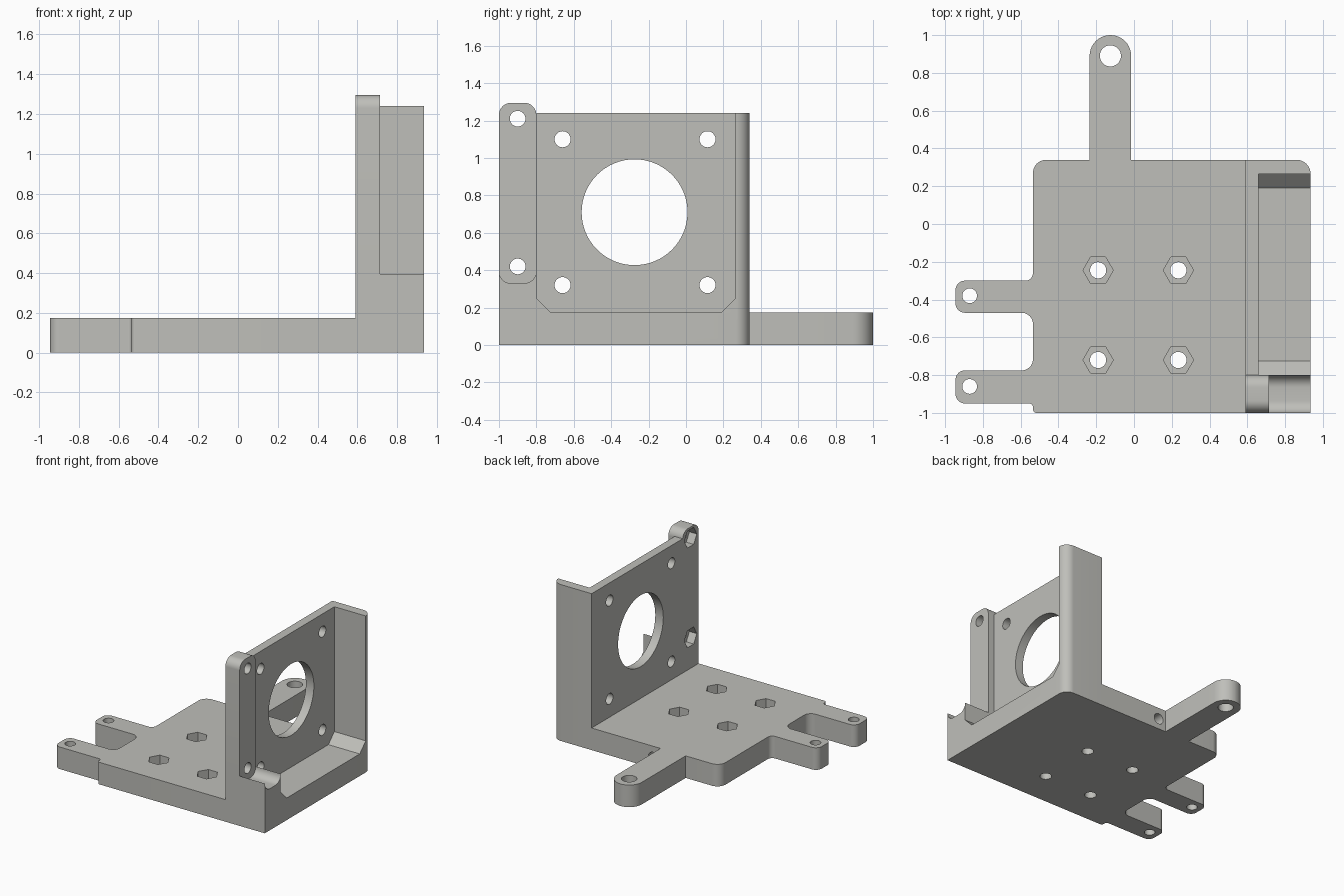
import bpy, bmesh, math
from mathutils import Vector

if "Cube" in bpy.data.objects:
    bpy.data.objects.remove(bpy.data.objects["Cube"])


def prism(name, pts, lo, hi, axis='Z'):
    """Extrude a 2D outline: Z uses (x,y), X uses (y,z), Y uses (x,z)."""
    place = {'Z': lambda a, b, h: (a, b, h),
             'X': lambda a, b, h: (h, a, b),
             'Y': lambda a, b, h: (a, h, b)}[axis]
    bm = bmesh.new()
    low = [bm.verts.new(place(a, b, lo)) for a, b in pts]
    high = [bm.verts.new(place(a, b, hi)) for a, b in pts]
    n = len(pts)
    bm.faces.new(low[::-1])
    bm.faces.new(high)
    for i in range(n):
        j = (i + 1) % n
        bm.faces.new((low[i], low[j], high[j], high[i]))
    bmesh.ops.recalc_face_normals(bm, faces=bm.faces)
    me = bpy.data.meshes.new(name)
    bm.to_mesh(me)
    bm.free()
    ob = bpy.data.objects.new(name, me)
    bpy.context.collection.objects.link(ob)
    return ob


def rounded(corners, seg=10):
    """Outline from (a, b, radius) corners, filleted where radius > 0."""
    out, n = [], len(corners)
    for i, (a, b, r) in enumerate(corners):
        p = Vector((a, b))
        if r == 0:
            out.append((a, b))
            continue
        u = (Vector(corners[i - 1][:2]) - p).normalized()
        v = (Vector(corners[(i + 1) % n][:2]) - p).normalized()
        c = p + (u + v) * r          # all filleted corners are square
        for k in range(seg + 1):
            t = math.pi / 2 * k / seg
            q = c - v * r * math.cos(t) - u * r * math.sin(t)
            out.append((q.x, q.y))
    return out


def ring(a, b, r, n=32):
    return [(a + r * math.cos(2 * math.pi * k / n),
             b + r * math.sin(2 * math.pi * k / n)) for k in range(n)]


def combine(target, other, op):
    mod = target.modifiers.new(op, 'BOOLEAN')
    mod.operation = op
    mod.solver = 'EXACT'
    mod.object = other
    bpy.context.view_layer.objects.active = target
    bpy.ops.object.modifier_apply(modifier=mod.name)
    bpy.data.objects.remove(other, do_unlink=True)


# Base plate with two side arms and a long back tab
T = 0.175
bracket = prism("motor_bracket", rounded([
    (0.935, -1, 0), (0.935, 0.34, 0.075),
    (-0.015, 0.34, 0), (-0.015, 1.0, 0.1099), (-0.235, 1.0, 0.1099), (-0.235, 0.34, 0),
    (-0.535, 0.34, 0.07),
    (-0.535, -0.30, 0.04), (-0.945, -0.30, 0.05), (-0.945, -0.47, 0.05),
    (-0.535, -0.47, 0.06), (-0.535, -0.775, 0.06),
    (-0.945, -0.775, 0.05), (-0.945, -0.95, 0.05),
    (-0.535, -0.95, 0.02), (-0.535, -1, 0.02)]), 0, T)

# Motor wall with back rib, hollowed on the outer side
wall = prism("motor_wall", rounded([
    (0.59, -0.8, 0), (0.935, -0.8, 0), (0.935, 0.34, 0.075), (0.59, 0.34, 0)]), 0, 1.24)
pocket = prism("pocket_cutter", [
    (-0.85, 0.30), (-0.725, T), (0.19, T), (0.265, 0.25), (0.265, 1.4), (-0.85, 1.4)],
    0.66, 1.1, 'X')
combine(wall, pocket, 'DIFFERENCE')
combine(bracket, wall, 'UNION')

# Front block with a rounded trough on top
R = 0.065
arc = [math.pi / 2 * k / 10 for k in range(11)]
trough = [(-0.8 - R + R * math.cos(t), 0.395 - R * math.sin(t)) for t in arc]
trough += [(-1 + R - R * math.sin(t), 0.395 - R * math.cos(t)) for t in arc]
block = prism("front_block", [(-1, 0), (-0.8, 0)] + trough, 0.59, 0.935, 'X')
combine(bracket, block, 'UNION')

# Upright ear beside the wall
ear = prism("front_ear", rounded([
    (-1, 0, 0), (-0.8, 0, 0), (-0.8, 1.295, R), (-1, 1.295, R)]), 0.59, 0.715, 'X')
combine(bracket, ear, 'UNION')

# Motor opening and its four screw holes
cuts = [prism("cutter", ring(-0.275, 0.71, 0.283, 64), 0.5, 0.8, 'X')]
for y in (-0.66, 0.115):
    for z in (0.32, 1.10):
        cuts.append(prism("cutter", ring(y, z, 0.043), 0.5, 0.8, 'X'))

# Ear holes with nut recesses on the inner side
for z in (0.42, 1.21):
    cuts.append(prism("cutter", ring(-0.9, z, 0.042), 0.5, 1.1, 'X'))
    cuts.append(prism("cutter", ring(-0.9, z, 0.078, 6), 0.5, 0.655, 'X'))

# Base holes with nut recesses on top
for x in (-0.19, 0.235):
    for y in (-0.245, -0.72):
        cuts.append(prism("cutter", ring(x, y, 0.043), -0.1, 0.3))
        cuts.append(prism("cutter", ring(x, y, 0.08, 6), 0.09, 0.3))

# Arm holes, tab hole and the blind hole in the back edge
for x, y, r in ((-0.87, -0.38, 0.039), (-0.87, -0.86, 0.039), (-0.125, 0.89, 0.056)):
    cuts.append(prism("cutter", ring(x, y, r), -0.1, 0.3))
cuts.append(prism("cutter", ring(0.05, 0.085, 0.042), 0.15, 0.5, 'Y'))
for c in cuts:
    combine(bracket, c, 'DIFFERENCE')

# Single grey finish
grey = bpy.data.materials.new("warm_grey")
grey.diffuse_color = (0.52, 0.52, 0.49, 1)
grey.use_nodes = True
grey.node_tree.nodes["Principled BSDF"].inputs["Base Color"].default_value = grey.diffuse_color
bracket.data.materials.clear()
bracket.data.materials.append(grey)
for p in bracket.data.polygons:
    p.material_index = 0

bpy.ops.object.select_all(action='DESELECT')
bracket.select_set(True)
bpy.context.view_layer.objects.active = bracket
bpy.ops.object.shade_smooth_by_angle(angle=math.radians(30))
